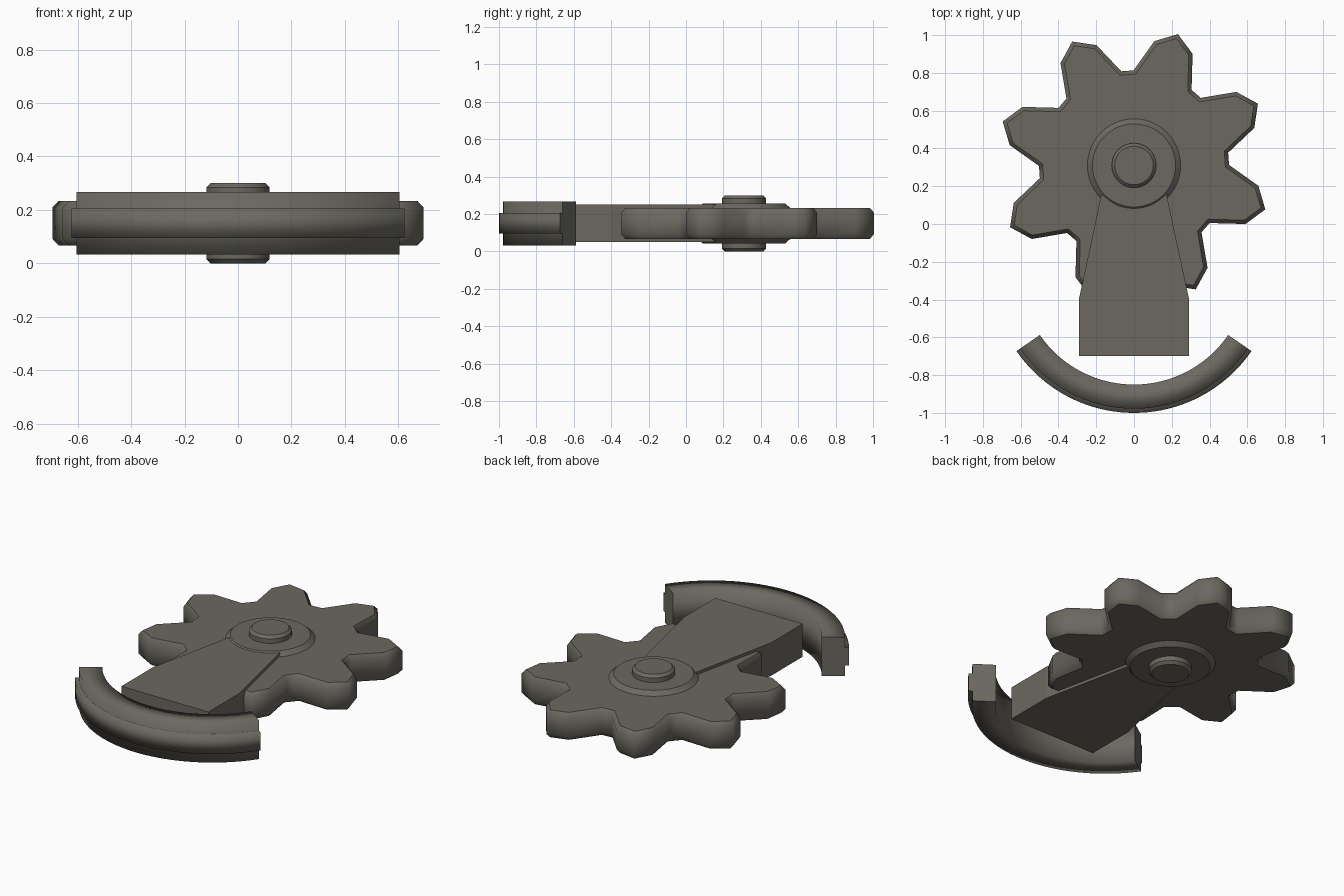
import bpy
import bmesh
from math import sin, cos, radians, pi
from mathutils import Vector

cube = bpy.data.objects.get("Cube")
if cube:
    bpy.data.objects.remove(cube, do_unlink=True)

# Single flat colour
metal = bpy.data.materials.new("dark_warm_grey")
metal.use_nodes = True
colour = (0.15, 0.14, 0.118, 1)
metal.diffuse_color = colour
bsdf = next(n for n in metal.node_tree.nodes if n.type == 'BSDF_PRINCIPLED')
bsdf.inputs["Base Color"].default_value = colour

MID = 0.15        # height of the shared middle plane
AXLE_Y = 0.31     # position of the gear axle


def loft(name, rings, smooth=False, sharp_caps=True):
    """Skin a list of closed point loops and cap both ends."""
    bm = bmesh.new()
    loops = [[bm.verts.new(p) for p in ring] for ring in rings]
    count = len(loops[0])
    for a, b in zip(loops, loops[1:]):
        for i in range(count):
            j = (i + 1) % count
            bm.faces.new((a[i], a[j], b[j], b[i])).smooth = smooth
    for loop in (loops[0][::-1], loops[-1]):
        cap = bm.faces.new(loop)
        cap.smooth = False
        if sharp_caps:
            for e in cap.edges:
                e.smooth = False
    bmesh.ops.recalc_face_normals(bm, faces=bm.faces)
    mesh = bpy.data.meshes.new(name)
    bm.to_mesh(mesh)
    bm.free()
    mesh.materials.append(metal)
    obj = bpy.data.objects.new(name, mesh)
    bpy.context.collection.objects.link(obj)
    return obj


def polar(r, deg):
    return Vector((r * cos(radians(deg)), r * sin(radians(deg))))


def inset(points, d):
    """Move a counter-clockwise outline inward by d with mitred corners."""
    result = []
    for i, p in enumerate(points):
        e1 = (p - points[i - 1]).normalized()
        e2 = (points[(i + 1) % len(points)] - p).normalized()
        n1, n2 = Vector((e1.y, -e1.x)), Vector((e2.y, -e2.x))
        result.append(p - (n1 + n2) * d / (1 + n1.dot(n2)))
    return result


def at_height(points, z, y=0):
    return [(p.x, p.y + y, z) for p in points]


# Gear wheel: eight pointed teeth with chamfered rims
tooth = [(-18.8, 0.503), (-9.2, 0.667), (0, 0.733), (9.2, 0.667), (18.8, 0.503)]
outline = [polar(r, 26.5 + 45 * k + a) for k in range(8) for a, r in tooth]
rim = inset(outline, 0.02)
half, chamfer = 0.083, 0.025
loft("gear_wheel", [
    at_height(rim, MID - half, AXLE_Y),
    at_height(outline, MID - half + chamfer, AXLE_Y),
    at_height(outline, MID + half - chamfer, AXLE_Y),
    at_height(rim, MID + half, AXLE_Y)], smooth=True)


# Hub collar and axle pin: chamfered discs
def disc(name, radius, half_height, bevel_in, bevel_up, sides=48):
    rings = []
    for r, h in ((radius - bevel_in, -half_height), (radius, bevel_up - half_height),
                 (radius, half_height - bevel_up), (radius - bevel_in, half_height)):
        circle = [polar(r, 360 * i / sides) for i in range(sides)]
        rings.append(at_height(circle, MID + h, AXLE_Y))
    obj = loft(name, rings, smooth=True)
    bpy.ops.object.select_all(action='DESELECT')
    obj.select_set(True)
    bpy.context.view_layer.objects.active = obj
    bpy.ops.object.shade_smooth_by_angle(angle=radians(30))


disc("hub_collar", 0.247, 0.107, 0.027, 0.024)
disc("axle_pin", 0.118, 0.15, 0.016, 0.016)

# Tapered arm from the axle towards the front
side = [(0.292, -0.70), (0.292, -0.40), (0.14, AXLE_Y)]
arm = [Vector(p) for p in side] + [Vector((-x, y)) for x, y in reversed(side)]
loft("tapered_arm", [at_height(arm, z) for z in (MID - 0.1, MID + 0.1)])


# Curved front guard with a raised outer rib
def curved_bar(name, inner, outer, low, high, smooth, steps=40):
    rings = []
    for i in range(steps + 1):
        angle = -145.5 + 111 * i / steps
        a, b = polar(inner, angle), polar(outer, angle)
        rings.append([(p.x, p.y - 0.245, z) for p, z in
                      ((a, low), (b, low), (b, high), (a, high))])
    return loft(name, rings, smooth=smooth)


curved_bar("curved_guard", 0.605, 0.733, 0.033, 0.267, True)
rib = curved_bar("guard_rib", 0.66, 0.755, 0.095, 0.205, True)
